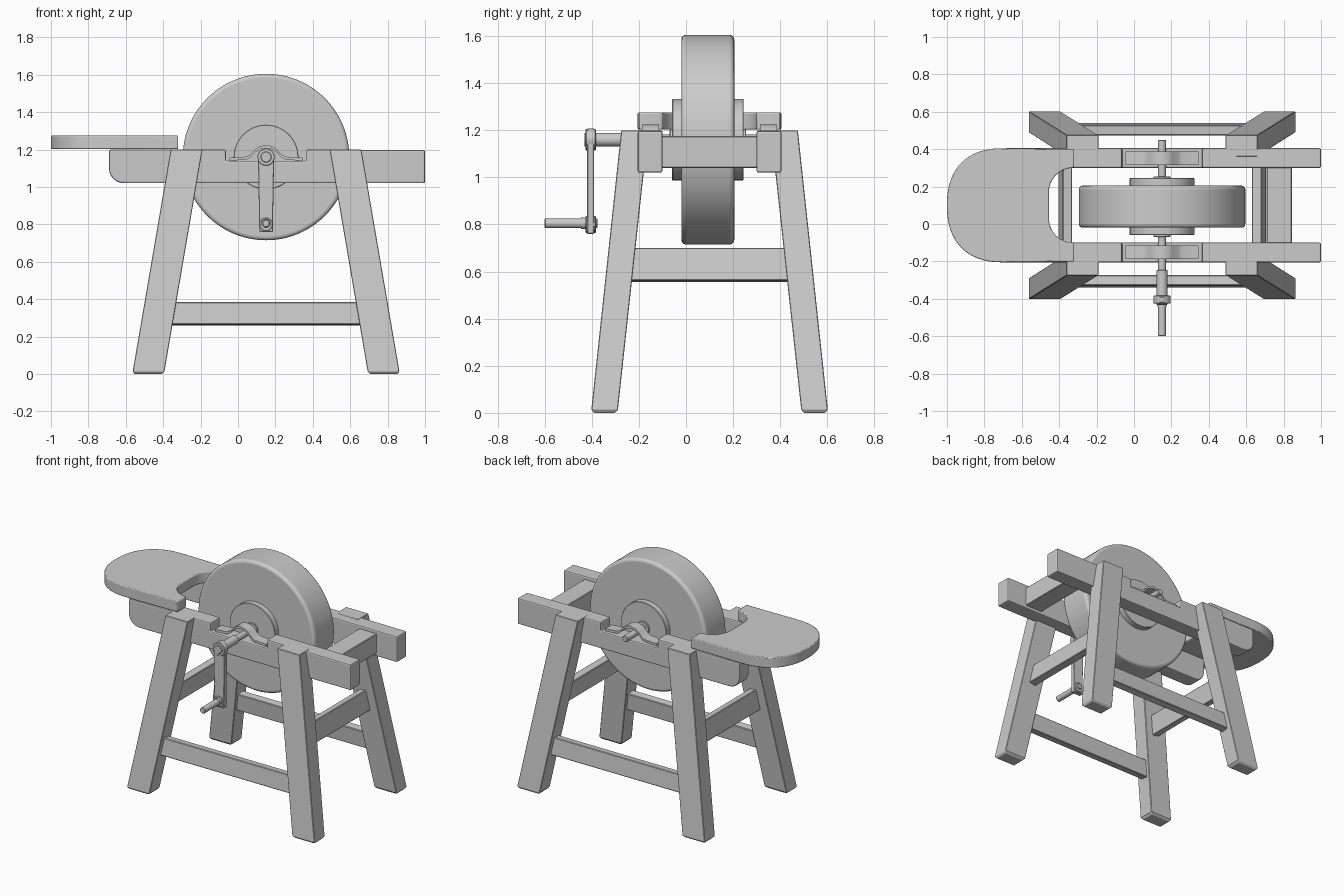
import bpy, bmesh, math
from mathutils import Vector, Matrix

if "Cube" in bpy.data.objects:
    bpy.data.objects.remove(bpy.data.objects["Cube"])

CX, CY, AZ = 0.15, 0.10, 1.16   # frame centre and axle height


def finish(name, bm, bevel=0.0, segments=1, smooth=False):
    bmesh.ops.recalc_face_normals(bm, faces=bm.faces)
    me = bpy.data.meshes.new(name)
    bm.to_mesh(me)
    bm.free()
    ob = bpy.data.objects.new(name, me)
    bpy.context.collection.objects.link(ob)
    if bevel:
        m = ob.modifiers.new("bevel", 'BEVEL')
        m.width, m.segments, m.limit_method = bevel, segments, 'ANGLE'
        m.angle_limit = math.radians(40)
    if smooth:
        bpy.ops.object.select_all(action='DESELECT')
        ob.select_set(True)
        bpy.context.view_layer.objects.active = ob
        bpy.ops.object.shade_smooth_by_angle(angle=math.radians(35))
    return ob


def prism(name, pts, start, end, axis='y', **kw):
    """Extrude an outline: (x, z) along y, or (x, y) along z."""
    bm = bmesh.new()
    put = (lambda p, d: (p[0], d, p[1])) if axis == 'y' else (lambda p, d: (p[0], p[1], d))
    a = [bm.verts.new(put(p, start)) for p in pts]
    b = [bm.verts.new(put(p, end)) for p in pts]
    bm.faces.new(a)
    bm.faces.new(b[::-1])
    for i in range(len(pts)):
        j = (i + 1) % len(pts)
        bm.faces.new((a[i], b[i], b[j], a[j]))
    return finish(name, bm, **kw)


def box(name, centre, size, rot=0.0, axis='X', bevel=0.004):
    bm = bmesh.new()
    bmesh.ops.create_cube(bm, size=1)
    bm.transform(Matrix.Translation(centre) @ Matrix.Rotation(rot, 4, axis)
                 @ Matrix.Diagonal((*size, 1)))
    return finish(name, bm, bevel)


def rod(name, r, y0, y1, z=AZ, sides=32, **kw):
    bm = bmesh.new()
    bmesh.ops.create_cone(bm, cap_ends=True, segments=sides, radius1=r, radius2=r, depth=y1 - y0)
    bm.transform(Matrix.Translation((CX, (y0 + y1) / 2, z)) @ Matrix.Rotation(math.pi / 2, 4, 'X'))
    return finish(name, bm, smooth=True, **kw)


def arc(cx, cy, rx, ry, a0, a1, n, power=1.0):
    out = []
    for i in range(n + 1):
        t = math.radians(a0 + (a1 - a0) * i / n)
        c, s = math.cos(t), math.sin(t)
        out.append((cx + rx * math.copysign(abs(c) ** power, c),
                    cy + ry * math.copysign(abs(s) ** power, s)))
    return out


# grinding wheel, side flanges and collars
rod("grinding_wheel", 0.445, -0.02, 0.205, sides=96, bevel=0.02, segments=4)
for tag, s in (("front", -1), ("back", 1)):
    for part, r, d0, d1 in (("flange", 0.173, 0.09, 0.152), ("axle_collar", 0.045, 0.14, 0.162)):
        lo, hi = sorted((0.093 + s * d0, 0.093 + s * d1))
        rod(f"{tag}_{part}", r, lo, hi, sides=48, bevel=0.003)

# axle
rod("axle", 0.021, -0.28, 0.45, bevel=0.003)
rod("crank_shaft", 0.029, -0.432, -0.245, bevel=0.003)

# crank arm, end bosses and handle
arm = arc(CX, AZ, 0.043, 0.048, 0, 180, 12) + [(CX - 0.036, 0.76), (CX + 0.036, 0.76)]
prism("crank_arm", arm, -0.42, -0.39, bevel=0.003)
rod("crank_top_boss", 0.046, -0.426, -0.383, bevel=0.003)
rod("crank_low_boss", 0.036, -0.426, -0.383, z=0.80, bevel=0.003)
rod("crank_handle", 0.021, -0.60, -0.375, z=0.805, bevel=0.004)
rod("handle_collar", 0.025, -0.445, -0.42, z=0.805)

# side rails with bearing notch, and bearing straps
rail = ([(-0.69, 1.2), (-0.69, 1.11)] + arc(-0.61, 1.10, 0.08, 0.08, 180, 270, 6)
        + [(1.0, 1.02), (1.0, 1.197), (0.365, 1.2), (0.365, 1.14), (-0.065, 1.14), (-0.065, 1.2)])
half = [(-0.195, 1.142), (-0.105, 1.148), (-0.085, 1.158), (-0.06, 1.185), (-0.035, 1.203), (0, 1.211)]
top = [(CX + x, z + 0.014) for x, z in half]
top += [(2 * CX - x, z) for x, z in top[-2::-1]]
under = [(x, z - 0.016) for x, z in top]
for tag, s in (("front", -1), ("back", 1)):
    prism(f"{tag}_rail", rail, CY + s * 0.20, CY + s * 0.305, bevel=0.008, segments=2)
    prism(f"{tag}_bearing_strap", top + under[::-1], CY + s * 0.215, CY + s * 0.287, smooth=True)

# rail crossbar
box("rail_crossbar", (0.777, CY, 1.108), (0.135, 0.42, 0.135))

# seat with a rounded back and a cut-out towards the wheel
seat = ([(-0.32, 0.40)] + arc(-0.70, CY, 0.30, 0.305, 90, 270, 32, 0.85) + [(-0.32, -0.20)]
        + [(-0.32, -0.115)] + arc(-0.325, 0.03, 0.13, 0.13, 270, 180, 8)
        + arc(-0.325, 0.17, 0.13, 0.13, 180, 90, 8) + [(-0.32, 0.315)])
prism("seat", seat, 1.203, 1.275, axis='z', bevel=0.005, segments=2, smooth=True)

# splayed legs
levels = [(0.0, 0.557, 0.703, 0.402, 0.49), (0.014, 0.543, 0.713, 0.389, 0.502),
          (1.2, 0.34, 0.51, 0.26, 0.375)]
for sx, xt in ((-1, "left"), (1, "right")):
    for sy, yt in ((-1, "front"), (1, "back")):
        bm = bmesh.new()
        rings = [[bm.verts.new((CX + sx * x, CY + sy * y, z))
                  for x, y in ((x0, y0), (x1, y0), (x1, y1), (x0, y1))]
                 for z, x0, x1, y0, y1 in levels]
        bm.faces.new(rings[0])
        bm.faces.new(rings[-1])
        for a, b in zip(rings, rings[1:]):
            for i in range(4):
                bm.faces.new((a[i], a[i - 1], b[i - 1], b[i]))
        finish(f"{yt}_{xt}_leg", bm, 0.003)

# stretchers, tilted with the legs
for s, tag in ((-1, "front"), (1, "back")):
    box(f"{tag}_long_stretcher", (CX, CY + s * 0.407, 0.322), (1.03, 0.055, 0.12), s * 0.105, 'X')
for s, tag in ((-1, "left"), (1, "right")):
    box(f"{tag}_cross_stretcher", (CX + s * 0.518, CY, 0.628), (0.052, 0.68, 0.14), -s * 0.17, 'Y')
